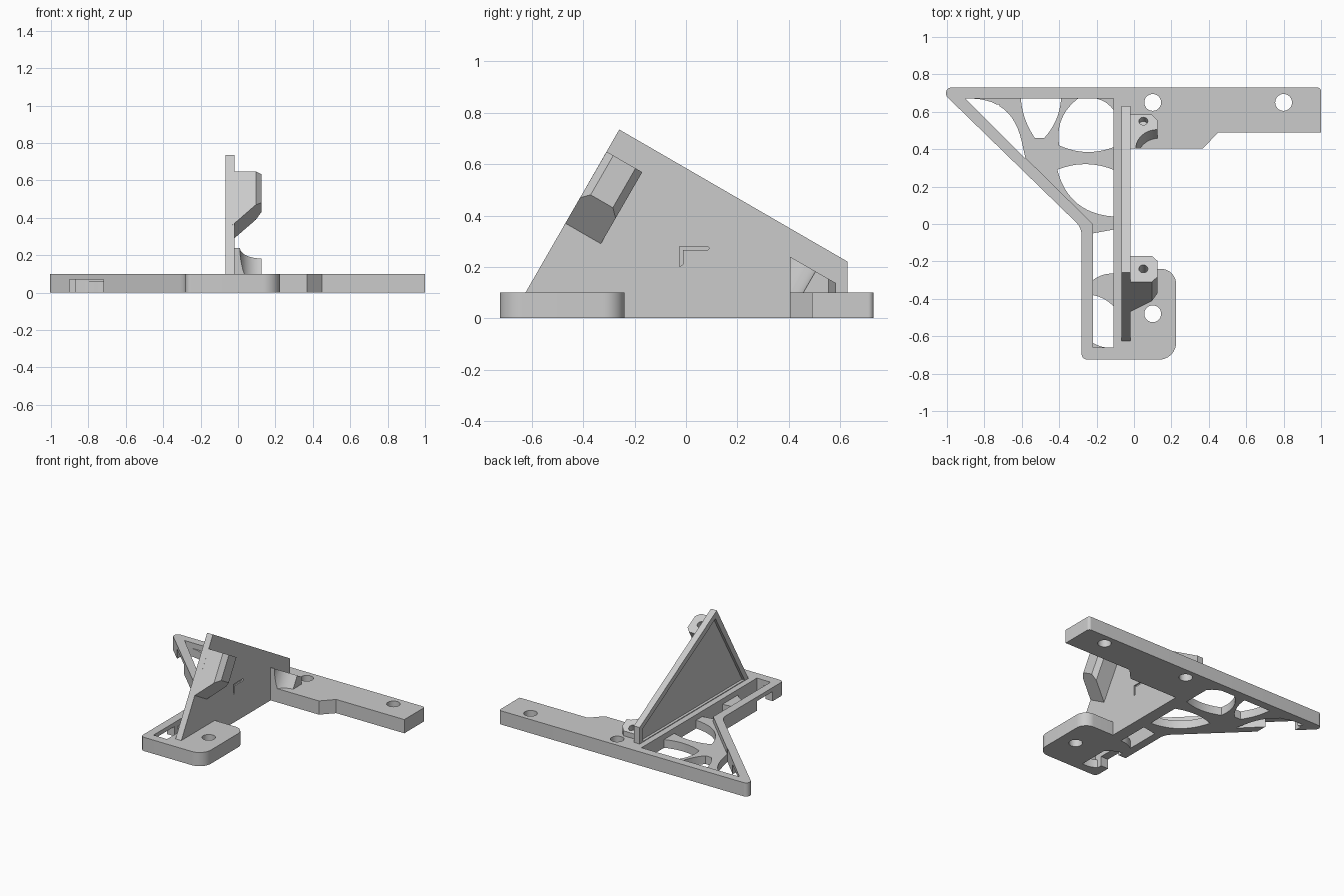
import bpy, bmesh, math
from mathutils import Matrix, Vector

old = bpy.data.objects.get("Cube")
if old:
    bpy.data.objects.remove(old, do_unlink=True)

grey = bpy.data.materials.new("plain grey")
grey.use_nodes = True
grey.diffuse_color = (0.6, 0.6, 0.6, 1)
grey.node_tree.nodes["Principled BSDF"].inputs["Base Color"].default_value = (0.6, 0.6, 0.6, 1)

TOP = 0.1
FLAT = Matrix.Identity(4)
SIDE = Matrix(((0, 0, 1, 0), (1, 0, 0, 0), (0, 1, 0, 0), (0, 0, 0, 1)))  # profile in y, z


def tilted(x, y, z):
    """Frame whose third axis follows the sloped front edge of the wall."""
    return Matrix.Translation((x, y, z)) @ Matrix.Rotation(math.radians(-30), 4, 'X')


def prism(name, pts, lo, hi, frame=FLAT):
    """Extrude an outline; lo and hi are heights or functions of the outline point."""
    height = lambda h, p: h(*p) if callable(h) else h
    bm = bmesh.new()
    rings = [[bm.verts.new((p[0], p[1], height(h, p))) for p in pts] for h in (lo, hi)]
    bm.faces.new(rings[0])
    bm.faces.new(rings[1])
    n = len(pts)
    for i in range(n):
        j = (i + 1) % n
        bm.faces.new((rings[0][i], rings[0][j], rings[1][j], rings[1][i]))
    bmesh.ops.transform(bm, matrix=frame, verts=bm.verts)
    bmesh.ops.recalc_face_normals(bm, faces=bm.faces)
    mesh = bpy.data.meshes.new(name)
    bm.to_mesh(mesh)
    bm.free()
    mesh.materials.append(grey)
    ob = bpy.data.objects.new(name, mesh)
    bpy.context.collection.objects.link(ob)
    return ob


def cut(ob, cutters):
    for c in cutters:
        c.hide_render = True
        mod = ob.modifiers.new("cut", 'BOOLEAN')
        mod.operation = 'DIFFERENCE'
        mod.solver = 'EXACT'
        mod.object = c
        bpy.context.view_layer.objects.active = ob
        bpy.ops.object.modifier_apply(modifier=mod.name)
        bpy.data.objects.remove(c, do_unlink=True)


def circle(x, y, r, n=32):
    return [(x + r * math.cos(math.tau * i / n), y + r * math.sin(math.tau * i / n)) for i in range(n)]


def box(x0, x1, y0, y1):
    return [(x0, y0), (x1, y0), (x1, y1), (x0, y1)]


def rounded(corners, steps=8):
    """Outline with a fillet radius at each corner."""
    out = []
    for i, (x, y, r) in enumerate(corners):
        p = Vector((x, y))
        if not r:
            out.append((x, y))
            continue
        d1 = (Vector(corners[i - 1][:2]) - p).normalized()
        d2 = (Vector(corners[(i + 1) % len(corners)][:2]) - p).normalized()
        half = d1.angle(d2) / 2
        c = p + (d1 + d2).normalized() * r / math.sin(half)
        a, b = (p + d * r / math.tan(half) - c for d in (d1, d2))
        out += [tuple(c + a.lerp(b, k / steps).normalized() * r) for k in range(steps + 1)]
    return out


def bowed(corners, steps=12):
    """Counter-clockwise outline whose edges bow outward by the third value."""
    out = []
    for i, (x, y, bow) in enumerate(corners):
        p, q = Vector((x, y)), Vector(corners[(i + 1) % len(corners)][:2])
        d = (q - p).normalized()
        mid = (p + q) / 2 + Vector((d.y, -d.x)) * bow * 2
        n = steps if bow else 1
        for k in range(n):
            t = k / n
            out.append(tuple(p * (1 - t) ** 2 + mid * 2 * t * (1 - t) + q * t * t))
    return out


# Base plate with rounded corners
base = prism("base_plate", rounded([
    (-1.02, 0.73, 0.03), (-1, 0.68, 0.02), (-0.28, -0.02, 0.1), (-0.28, -0.725, 0.03),
    (0.225, -0.725, 0.09), (0.225, -0.24, 0.08), (-0.02, -0.24, 0), (-0.02, 0.405, 0),
    (0.37, 0.405, 0), (0.45, 0.49, 0), (1, 0.49, 0), (1, 0.73, 0.02)]), 0, TOP)

# Lightening pocket, lattice openings, screw holes and side notches
pocket = [(-0.9, 0.67), (-0.22, 0), (-0.22, -0.66), (-0.11, -0.66), (-0.11, 0.67)]
openings = [
    [(-0.9, 0.67, 0), (-0.58, 0.35, 0), (-0.6, 0.44, 0.08)],
    [(-0.605, 0.67, 0.015), (-0.53, 0.46, 0), (-0.48, 0.46, 0.02), (-0.39, 0.67, 0)],
    [(-0.11, 0.61, 0.01), (-0.2, 0.67, 0), (-0.3, 0.67, 0.04), (-0.4, 0.42, 0.03), (-0.11, 0.41, 0)],
    [(-0.11, 0.29, 0.03), (-0.41, 0.29, 0.07), (-0.11, 0.04, 0)],
    [(-0.22, -0.05, 0), (-0.22, -0.3, -0.01), (-0.11, -0.265, 0), (-0.11, -0.03, 0)],
    [(-0.22, -0.38, 0), (-0.22, -0.635, 0.01), (-0.11, -0.66, 0), (-0.11, -0.44, 0.01)],
]
cutters = [prism("pocket_cutter", pocket, 0.06, 0.2)]
cutters += [prism("opening_cutter", bowed(o), -0.1, 0.2) for o in openings]
cutters += [prism("screw_cutter", circle(x, y, 0.045), -0.1, 0.2)
            for x, y in ((0.1, 0.65), (0.8, 0.65), (0.1, -0.48))]
cutters += [prism("notch_cutter", box(*b), -0.1, 0.07)
            for b in ((-0.9, -0.72, 0.3, 0.64), (-0.35, -0.21, -0.6, -0.42))]
cut(base, cutters)

# Upright triangular wall, recessed on one side and grooved on the other
wall = prism("upright_wall", [(-0.625, TOP), (0.63, TOP), (0.63, 0.22), (-0.26, 0.735)],
             -0.067, -0.02, SIDE)
cut(wall, [
    prism("recess_cutter", [(-0.58, TOP + 0.005), (0.59, TOP + 0.005), (0.59, 0.2), (-0.245, 0.68)],
          -0.2, -0.047, SIDE),
    prism("groove_cutter", [(-0.025, 0.2), (-0.012, 0.21), (-0.012, 0.265), (0.085, 0.265),
                            (0.092, 0.273), (0.085, 0.28), (-0.025, 0.28)], -0.03, 0.1, SIDE)])

# Upper screw boss, running along the sloped edge with a 45 degree underside
upper = prism("upper_boss", [(-0.03, 0), (0.095, 0), (0.125, 0.03), (0.125, 0.13), (0.095, 0.16), (-0.03, 0.16)],
              lambda x, n: x + 0.02, 0.322, tilted(0, -0.47, 0.37))
cut(upper, [prism("bore_cutter", circle(0.05, 0.08, 0.024, 24), 0.17, 0.5, tilted(0, -0.47, 0.37))])

# Lower screw boss with slanted top and a round clearance cut
lower = prism("lower_boss", [(-0.03, 0.405), (0.125, 0.405), (0.125, 0.555), (0.095, 0.585), (-0.03, 0.585)],
              TOP, lambda x, y: 0.24 - (y - 0.405) * math.tan(math.radians(30)))
cut(lower, [
    prism("clearance_cutter", circle(0.125, 0, 0.115, 48), -0.4, 0.3, tilted(0, 0.405, 0.24)),
    prism("bore_cutter", circle(0.05, 0, 0.024, 24), -0.045, 0.2, tilted(0, 0.55, 0.156))])

# Smooth the curved walls, keep edges crisp
bpy.ops.object.select_all(action='DESELECT')
for ob in (base, wall, upper, lower):
    ob.select_set(True)
bpy.context.view_layer.objects.active = base
bpy.ops.object.shade_smooth_by_angle(angle=math.radians(30))
